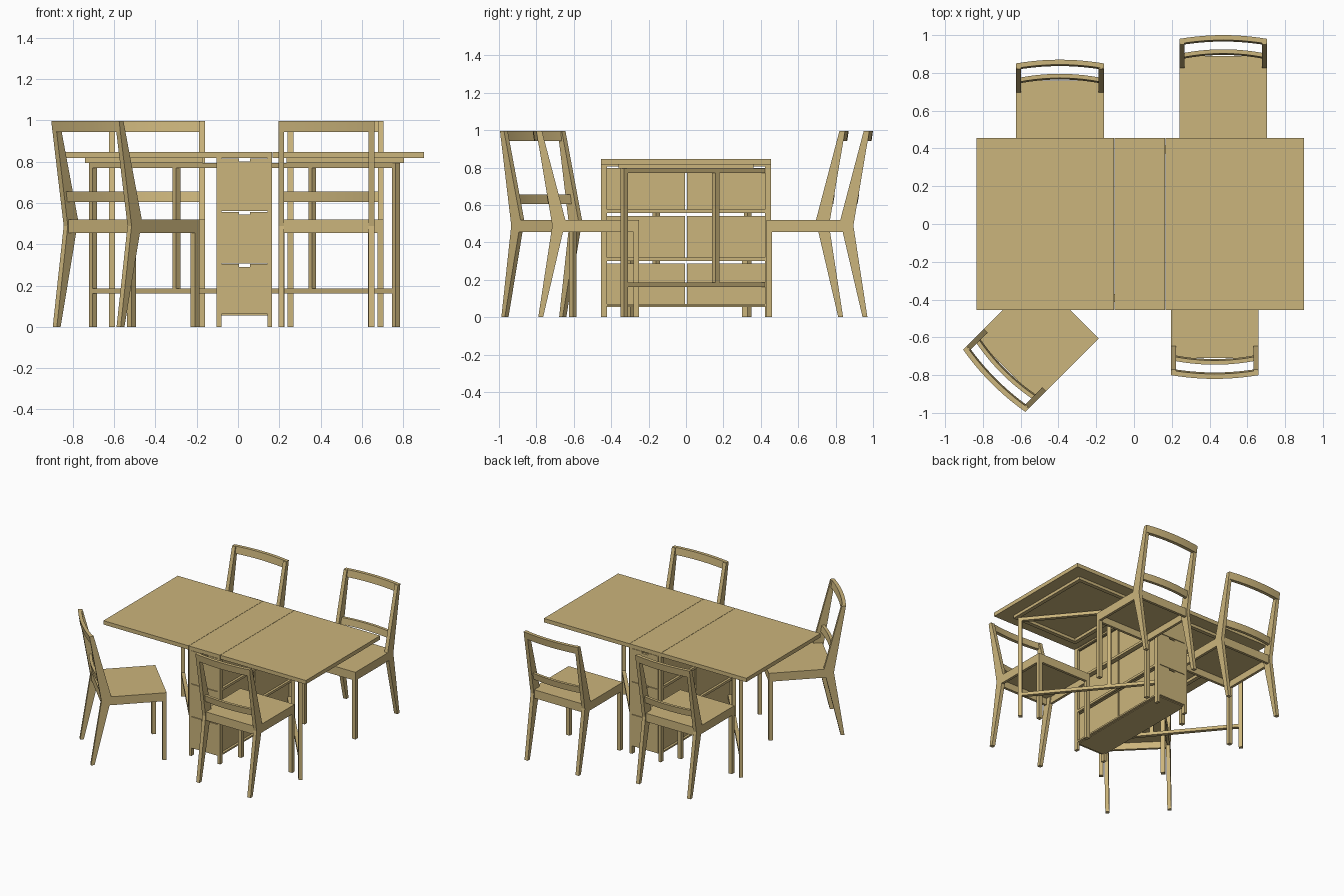
import bpy, bmesh, math
from mathutils import Matrix, Vector

if "Cube" in bpy.data.objects:
    bpy.data.objects.remove(bpy.data.objects["Cube"])

wood = bpy.data.materials.new("pale_wood")
wood.diffuse_color = (0.6, 0.46, 0.2, 1)
wood.use_nodes = True
wood.node_tree.nodes["Principled BSDF"].inputs["Base Color"].default_value = wood.diffuse_color
I = Matrix.Identity(4)


def finish(name, bm, M=I, smooth=False):
    bmesh.ops.recalc_face_normals(bm, faces=bm.faces)
    me = bpy.data.meshes.new(name)
    bm.to_mesh(me)
    bm.free()
    me.materials.append(wood)
    ob = bpy.data.objects.new(name, me)
    bpy.context.collection.objects.link(ob)
    ob.matrix_world = M
    if smooth:
        bpy.ops.object.select_all(action='DESELECT')
        ob.select_set(True)
        bpy.context.view_layer.objects.active = ob
        bpy.ops.object.shade_smooth_by_angle(angle=math.radians(30))
    return ob


def box(name, x, y, z, M=I):
    """Box from (min, max) ranges on each axis."""
    bm = bmesh.new()
    bmesh.ops.create_cube(bm, size=1)
    for v in bm.verts:
        v.co = Vector([(r[0] + r[1]) / 2 + c * (r[1] - r[0]) for r, c in zip((x, y, z), v.co)])
    return finish(name, bm, M)


def prism(name, pts, depth, M=I):
    """Extrude a closed outline of 3D points along a vector."""
    bm = bmesh.new()
    f = bm.faces.new([bm.verts.new(p) for p in pts])
    r = bmesh.ops.extrude_face_region(bm, geom=[f])
    bmesh.ops.translate(bm, vec=depth, verts=[g for g in r['geom'] if isinstance(g, bmesh.types.BMVert)])
    return finish(name, bm, M)


def curved_bar(name, half, z0, z1, y0, y1, thick, bow, M):
    """Backrest bar bowed backwards; y0/y1 are the back faces at z0/z1."""
    bm = bmesh.new()
    n, rings = 10, []
    for i in range(n + 1):
        t = 2 * i / n - 1
        b = -bow * (1 - t * t)
        rings.append([bm.verts.new((half * t, y + b, z)) for y, z in
                      ((y0, z0), (y0 + thick, z0), (y1 + thick, z1), (y1, z1))])
    for a, c in zip(rings, rings[1:]):
        for k in range(4):
            bm.faces.new((a[k], a[(k + 1) % 4], c[(k + 1) % 4], c[k]))
    bm.faces.new(rings[0])
    bm.faces.new(rings[-1])
    finish(name, bm, M, True)


def chair(x, y, angle):
    """Chair with its back at the local origin, facing local +y."""
    M = Matrix.Translation((x, y, 0)) @ Matrix.Rotation(math.radians(angle), 4, 'Z')
    w, t = 0.2325, 0.028
    side = [(0.01, 0), (0.036, 0), (0.142, 0.455), (0.155, 0.52), (0.03, 0.995), (0, 0.995), (0.085, 0.49)]
    for s in (-1, 1):
        # bent back post, front leg and side apron
        prism("chair_back_post", [(s * w, a, b) for a, b in side], (-s * t, 0, 0), M)
        xr = sorted((s * w, s * (w - 0.03)))
        box("chair_front_leg", xr, (0.52, 0.55), (0, 0.506), M)
        box("chair_side_apron", sorted((s * w, s * (w - 0.02))), (0.13, 0.52), (0.455, 0.506), M)
    inner = (-w + t, w - t)
    box("chair_front_apron", inner, (0.53, 0.55), (0.455, 0.506), M)
    box("chair_back_apron", inner, (0.09, 0.11), (0.455, 0.506), M)
    # seat board, notched around the back posts
    i = w - t
    prism("chair_seat", [(-w, 0.55, 0.506), (w, 0.55, 0.506), (w, 0.152, 0.506), (i, 0.152, 0.506),
                         (i, 0.09, 0.506), (-i, 0.09, 0.506), (-i, 0.152, 0.506), (-w, 0.152, 0.506)],
          (0, 0, 0.014), M)
    curved_bar("chair_top_rail", w, 0.943, 0.997, 0.008, 0.0, 0.026, 0.02, M)
    curved_bar("chair_back_slat", w - 0.02, 0.605, 0.655, 0.083, 0.075, 0.022, 0.02, M)


# table: centre strip and two leaves
X0, X1, Y = -0.103, 0.165, 0.455
CX = (X0 + X1) / 2
box("table_centre_top", (X0, X1), (-Y, Y), (0.817, 0.847))
box("table_leaf_right", (X1 + 0.002, 0.9), (-Y, Y), (0.817, 0.847))
box("table_leaf_left", (-0.835, X0 - 0.002), (-Y, Y), (0.817, 0.847))

# everything below repeats under a half turn about the table centre
for turn in (0, math.pi):
    T = Matrix.Translation((CX, 0, 0)) @ Matrix.Rotation(turn, 4, 'Z')
    hw = (X1 - X0) / 2
    # stiffening frame under the leaf
    a, b, yy, fw, z = hw + 0.07, 0.772, 0.36, 0.03, (0.795, 0.817)
    for s in (-1, 1):
        box("leaf_frame_rail", (a, b), sorted((s * yy, s * (yy - fw))), z, T)
    for p in (a, b - fw):
        box("leaf_frame_end", (p, p + fw), (-yy + fw, yy - fw), z, T)

    # cabinet posts and side rails
    for s in (-1, 1):
        box("cabinet_post", (hw - 0.022, hw), sorted((s * Y, s * (Y - 0.032))), (0, 0.817), T)
    for zr in ((0.06, 0.072), (0.302, 0.32), (0.556, 0.575), (0.805, 0.817)):
        box("cabinet_side_rail", (hw - 0.022, hw - 0.004), (-Y + 0.032, Y - 0.032), zr, T)

    # three drawers opening at this end, each front with a finger notch
    dw = hw - 0.0225
    for z0, z1 in ((0.062, 0.304), (0.308, 0.557), (0.561, 0.815)):
        n = 0.026
        out = [(-dw, z0), (dw, z0), (dw, z1), (n, z1), (n, z1 - 0.013), (-n, z1 - 0.013), (-n, z1), (-dw, z1)]
        prism("drawer_front", [(p, -Y, q) for p, q in out], (0, 0.018, 0), T)
        top = z1 - 0.016
        for s in (-1, 1):
            box("drawer_side", sorted((s * dw, s * (dw - 0.012))), (-Y + 0.018, -0.005), (z0, top), T)
        box("drawer_back", (-dw + 0.012, dw - 0.012), (-0.017, -0.005), (z0, top), T)
        box("drawer_bottom", (-dw + 0.012, dw - 0.012), (-Y + 0.018, -0.017), (z0, z0 + 0.01), T)

    # swinging gate leg
    h, f = Vector((0.16 - CX, 0.40)), Vector((0.765 - CX, -0.33))
    d = f - h
    L, g = d.length, 0.0135
    G = T @ Matrix.Translation((h.x, h.y, 0)) @ Matrix.Rotation(math.atan2(d.y, d.x), 4, 'Z')
    box("gate_leg", (L - g, L + g), (-g, g), (0, 0.795), G)
    box("gate_middle_post", (0.33 * L - g, 0.33 * L + g), (-g, g), (0.187, 0.77), G)
    for zr in ((0.163, 0.187), (0.77, 0.795)):
        box("gate_bar", (-0.025, L - g), (-g, g), zr, G)

# cabinet floor
box("cabinet_floor", (X0 + 0.022, X1 - 0.022), (-Y + 0.018, Y - 0.018), (0.056, 0.062))

# four chairs around the table
for x, y, ang in ((0.4275, -0.80, 0), (0.4725, 0.98, 180), (-0.3925, 0.85, 180), (-0.74, -0.83, -45)):
    chair(x, y, ang)
